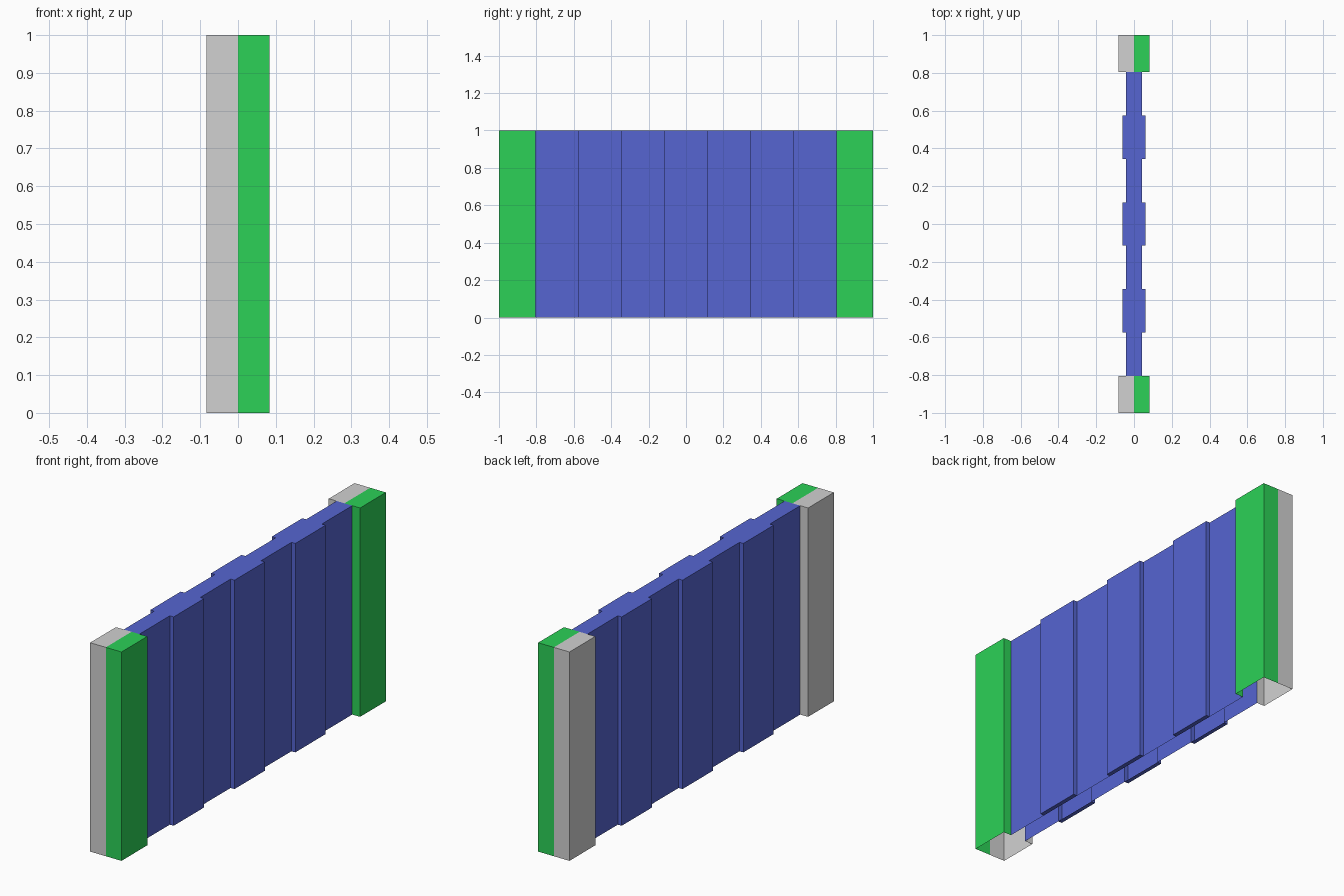
import bpy
import bmesh

if "Cube" in bpy.data.objects:
    bpy.data.objects.remove(bpy.data.objects["Cube"], do_unlink=True)

HEIGHT = 1.0
POST_X, CORE_X, RIB_X = 0.083, 0.0415, 0.062
WALL_END = 0.805
PANELS = 7


def material(name, rgb):
    mat = bpy.data.materials.new(name)
    mat.use_nodes = True
    color = (*rgb, 1.0)
    mat.diffuse_color = color
    mat.node_tree.nodes["Principled BSDF"].inputs["Base Color"].default_value = color
    return mat


def add_face(bm, points, outward):
    """Add a flat face turned to the outward direction."""
    face = bm.faces.new([bm.verts.new(p) for p in points])
    face.normal_update()
    if face.normal.dot(outward) < 0:
        face.normal_flip()


def add_flat(bm, x0, x1, y0, y1, z, up):
    add_face(bm, [(x0, y0, z), (x1, y0, z), (x1, y1, z), (x0, y1, z)], (0, 0, up))


def add_wall(bm, a, b, outward):
    add_face(bm, [(*a, 0), (*b, 0), (*b, HEIGHT), (*a, HEIGHT)], (*outward, 0))


def finish(bm, name, mat):
    bmesh.ops.remove_doubles(bm, verts=bm.verts, dist=0.0001)
    mesh = bpy.data.meshes.new(name)
    bm.to_mesh(mesh)
    bm.free()
    mesh.materials.append(mat)
    obj = bpy.data.objects.new(name, mesh)
    bpy.context.collection.objects.link(obj)


green = material("green", (0.025, 0.64, 0.096))
grey = material("grey", (0.64, 0.64, 0.64))
blue = material("blue", (0.092, 0.13, 0.64))

# End posts: hollow two-colour halves, open below and open into the wall
for end, end_name in ((-1, "front"), (1, "back")):
    for side, side_name, mat in ((1, "left", green), (-1, "right", grey)):
        bm = bmesh.new()
        x, core, y, inner = side * POST_X, side * CORE_X, end, end * WALL_END
        add_wall(bm, (0, y), (x, y), (0, end))
        add_wall(bm, (x, y), (x, inner), (side, 0))
        add_wall(bm, (x, inner), (core, inner), (0, -end))
        add_flat(bm, 0, x, y, inner, HEIGHT, 1)
        finish(bm, f"{end_name}_post_{side_name}_half", mat)

# Wall: alternating thin panels and thicker ribs, open along the core below
bm = bmesh.new()
step = 2 * WALL_END / PANELS
for i in range(PANELS):
    y0 = -WALL_END + i * step
    y1 = y0 + step
    is_rib = i % 2 == 1
    half = RIB_X if is_rib else CORE_X
    add_flat(bm, -half, half, y0, y1, HEIGHT, 1)
    for side in (-1, 1):
        x, core = side * half, side * CORE_X
        add_wall(bm, (x, y0), (x, y1), (side, 0))
        if is_rib:
            add_wall(bm, (core, y0), (x, y0), (0, -1))
            add_wall(bm, (core, y1), (x, y1), (0, 1))
            add_flat(bm, core, x, y0, y1, 0, -1)
finish(bm, "ribbed_wall", blue)
